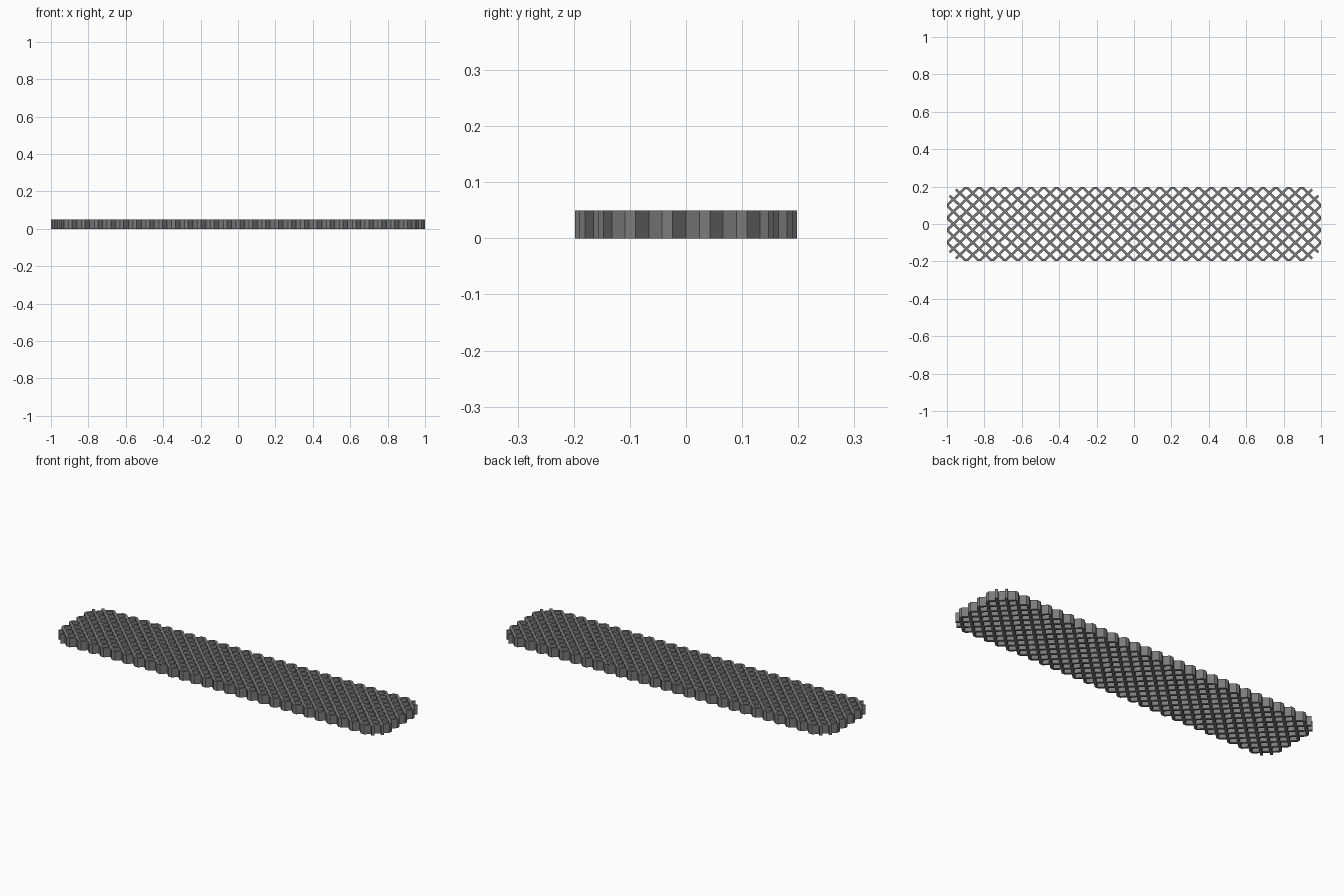
import bpy, bmesh
from mathutils import Vector

if "Cube" in bpy.data.objects:
    bpy.data.objects.remove(bpy.data.objects["Cube"])

DX, DY = 1 / 29, 0.198 / 6      # half pitch of the diamond mesh
NX, NY = 29, 6                  # half pitches from centre to each edge
WIDTH, HEIGHT = 0.0135, 0.05    # bar section
CORNER = 33.2                   # bars stop here, leaving short stubs at the corners

grey = bpy.data.materials.new("dark grey metal")
grey.diffuse_color = (0.2, 0.2, 0.2, 1)
grey.use_nodes = True
grey.node_tree.nodes["Principled BSDF"].inputs["Base Color"].default_value = grey.diffuse_color


def bar_ends(c):
    """Ends of the rising bar k = j + c, in half pitches."""
    hi = min(min(NX, NY - c) + 0.6, (CORNER - c) / 2)
    lo = max(max(-NX, -NY - c) - 0.6, (-CORNER - c) / 2)
    return (lo, lo + c), (hi, hi + c)


def make_bars(name, mirror):
    bm = bmesh.new()
    # flat strips, one per bar
    for c in range(-32, 33, 2):
        a, b = (Vector((j * DX, k * DY * mirror, 0)) for j, k in bar_ends(c))
        d = (b - a).normalized()
        side = Vector((-d.y, d.x, 0)) * WIDTH / 2
        bm.faces.new([bm.verts.new(p) for p in (a - side, b - side, b + side, a + side)])
    # trim to the rectangular outline
    for axis, limit in ((Vector((1, 0, 0)), NX * DX), (Vector((0, 1, 0)), NY * DY)):
        for s in (-1, 1):
            bmesh.ops.bisect_plane(bm, geom=bm.verts[:] + bm.edges[:] + bm.faces[:],
                                   plane_co=axis * limit * s, plane_no=axis * s,
                                   clear_outer=True)
    # raise the strips into solid bars
    res = bmesh.ops.extrude_face_region(bm, geom=bm.faces[:], use_keep_orig=True)
    top = [v for v in res["geom"] if isinstance(v, bmesh.types.BMVert)]
    bmesh.ops.translate(bm, verts=top, vec=(0, 0, HEIGHT))
    bmesh.ops.recalc_face_normals(bm, faces=bm.faces[:])
    mesh = bpy.data.meshes.new(name)
    bm.to_mesh(mesh)
    bm.free()
    mesh.materials.append(grey)
    bpy.context.collection.objects.link(bpy.data.objects.new(name, mesh))


# two crossing sets of diagonal bars
make_bars("rising_bars", 1)
make_bars("falling_bars", -1)
